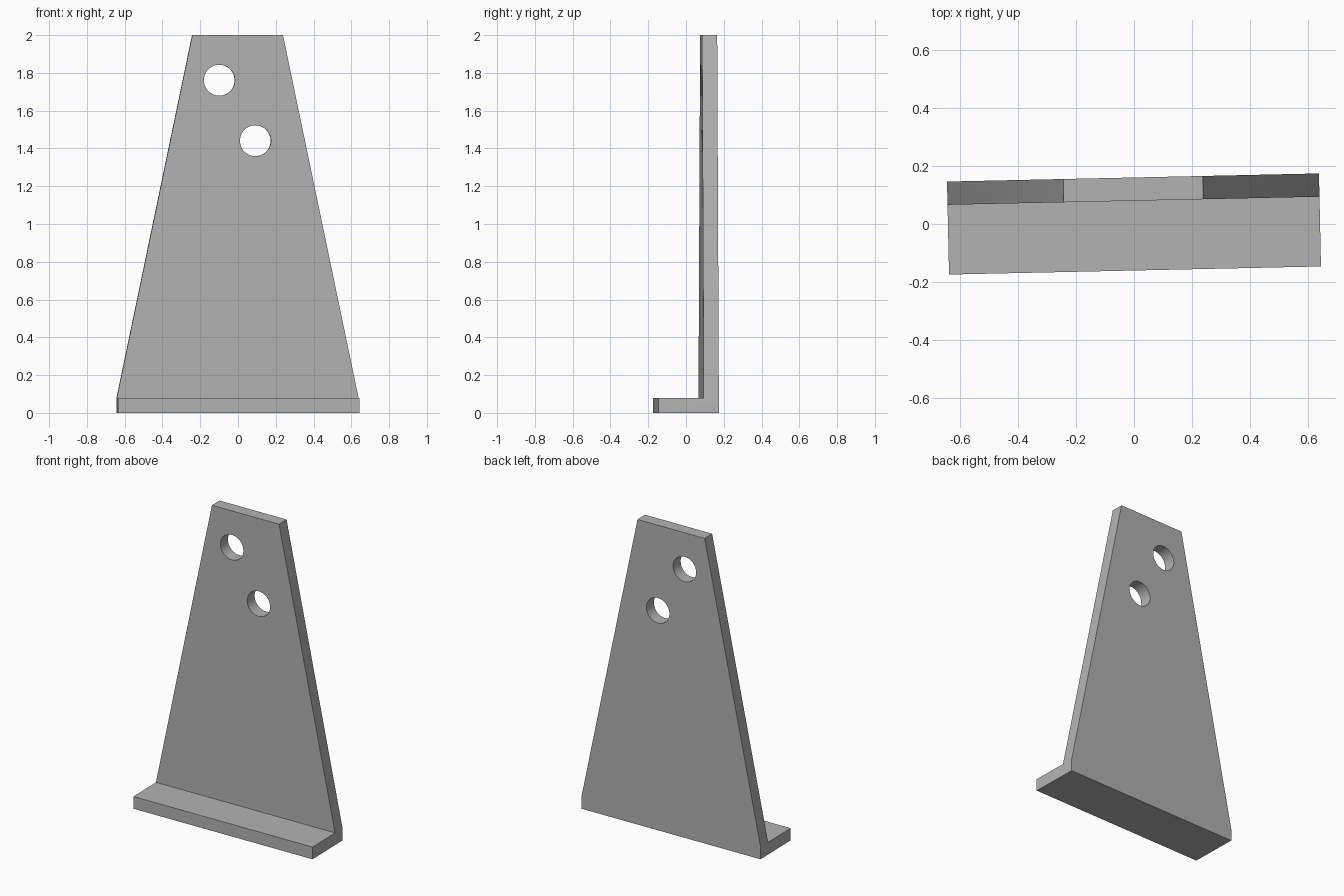
import bpy, bmesh
from math import radians
from mathutils import Matrix

cube = bpy.data.objects.get("Cube")
if cube:
    bpy.data.objects.remove(cube, do_unlink=True)

HALF_W, TOP_HALF_W, HALF_D = 0.64, 0.24, 0.16
THICK, HEIGHT = 0.08, 2.0
HOLES = [(-0.097, 1.761), (0.094, 1.441)]
HOLE_R = 0.082
TURN = Matrix.Rotation(radians(1.25), 4, 'Z')

grey = bpy.data.materials.new("plain grey")
grey.use_nodes = True
colour = (0.45, 0.45, 0.45, 1)
grey.diffuse_color = colour
grey.node_tree.nodes["Principled BSDF"].inputs["Base Color"].default_value = colour


def add_object(name, bm):
    bmesh.ops.recalc_face_normals(bm, faces=bm.faces)
    mesh = bpy.data.meshes.new(name)
    bm.to_mesh(mesh)
    bm.free()
    mesh.materials.append(grey)
    ob = bpy.data.objects.new(name, mesh)
    bpy.context.collection.objects.link(ob)
    return ob


# L-shaped side profile: foot and upright, sharing an edge
inner = HALF_D - THICK
bm = bmesh.new()
points = [(-HALF_D, 0), (HALF_D, 0), (HALF_D, THICK), (inner, THICK),
          (-HALF_D, THICK), (HALF_D, HEIGHT), (inner, HEIGHT)]
v = [bm.verts.new((-HALF_W, y, z)) for y, z in points]
ends = [bm.faces.new(v[:5]), bm.faces.new([v[3], v[2], v[5], v[6]])]

# Extrude across the width, then narrow the top
new = bmesh.ops.extrude_face_region(bm, geom=ends, use_keep_orig=True)["geom"]
bmesh.ops.translate(bm, vec=(2 * HALF_W, 0, 0),
                    verts=[g for g in new if isinstance(g, bmesh.types.BMVert)])
for vert in bm.verts:
    if vert.co.z > 1:
        vert.co.x *= TOP_HALF_W / HALF_W
bracket = add_object("bracket", bm)

# Two round holes through the upright
bm = bmesh.new()
for x, z in HOLES:
    place = Matrix.Translation((x, inner + THICK / 2, z)) @ Matrix.Rotation(radians(90), 4, 'X')
    bmesh.ops.create_cone(bm, cap_ends=True, segments=48, radius1=HOLE_R,
                          radius2=HOLE_R, depth=3 * THICK, matrix=place)
cutter = add_object("hole_cutter", bm)
cutter.hide_render = True

cut = bracket.modifiers.new("holes", 'BOOLEAN')
cut.operation = 'DIFFERENCE'
cut.solver = 'EXACT'
cut.object = cutter
bpy.context.view_layer.objects.active = bracket
bracket.select_set(True)
bpy.ops.object.modifier_apply(modifier=cut.name)
bpy.data.objects.remove(cutter, do_unlink=True)

# Slight turn about the vertical, smooth hole walls
bracket.data.transform(TURN)
bpy.ops.object.shade_smooth_by_angle(angle=radians(30))
